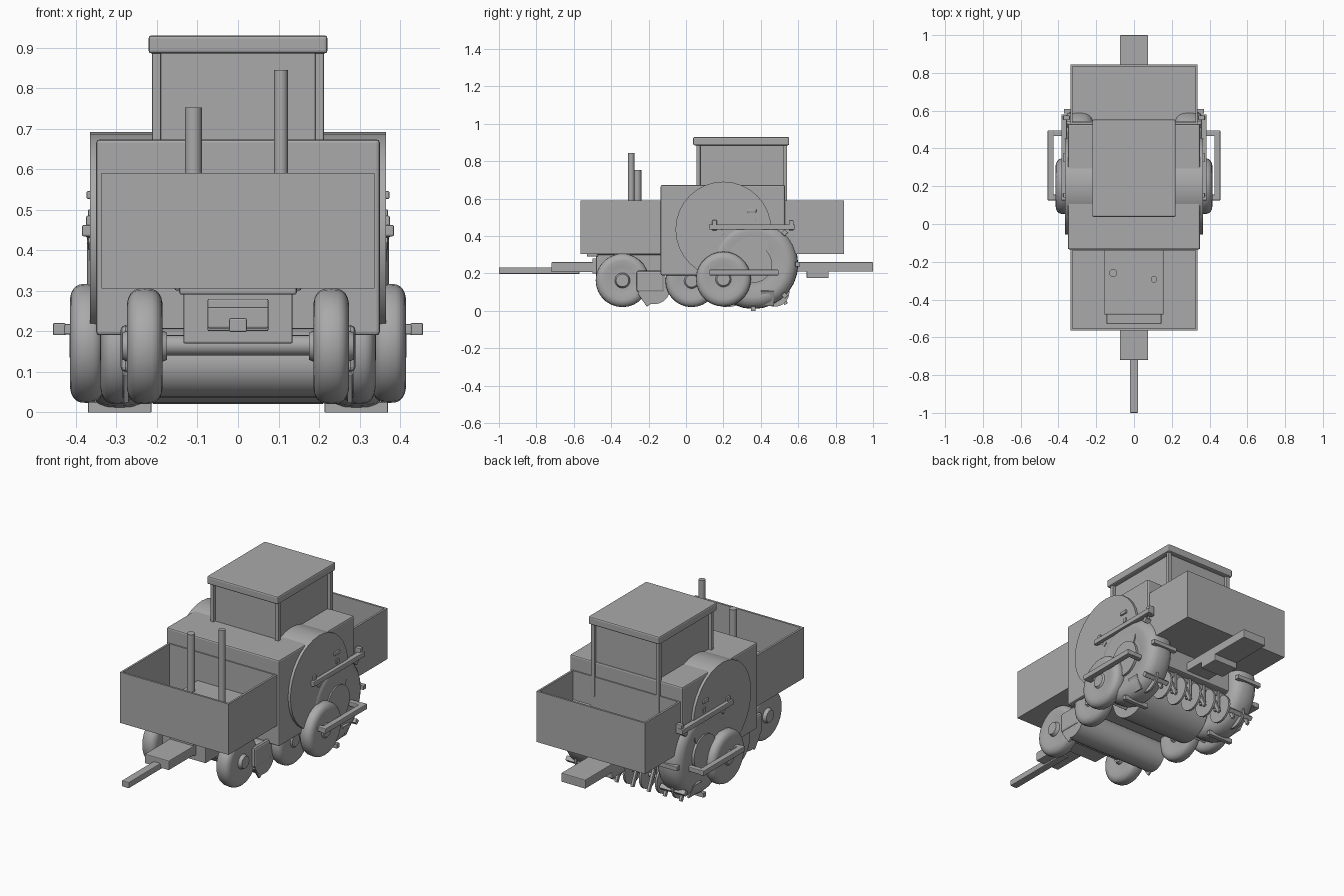
import bpy, bmesh, math
from mathutils import Matrix, Vector

old = bpy.data.objects.get("Cube")
if old:
    bpy.data.objects.remove(old, do_unlink=True)

GREY = (0.4, 0.4, 0.4, 1)
mat = bpy.data.materials.new("plain grey")
mat.use_nodes = True
mat.diffuse_color = GREY
mat.node_tree.nodes["Principled BSDF"].inputs["Base Color"].default_value = GREY


def finish(name, bm, smooth=False):
    bmesh.ops.recalc_face_normals(bm, faces=bm.faces)
    mesh = bpy.data.meshes.new(name)
    bm.to_mesh(mesh)
    bm.free()
    mesh.materials.append(mat)
    ob = bpy.data.objects.new(name, mesh)
    bpy.context.collection.objects.link(ob)
    if smooth:
        bpy.ops.object.select_all(action='DESELECT')
        ob.select_set(True)
        bpy.context.view_layer.objects.active = ob
        bpy.ops.object.shade_smooth_by_angle(angle=math.radians(40))
    return ob


def box(name, x, y, z, bevel=0.004, tilt=None):
    """Box from (min, max) ranges, with an optional tilt matrix about its centre."""
    bm = bmesh.new()
    bmesh.ops.create_cube(bm, size=1)
    bm.transform(Matrix.Diagonal((x[1] - x[0], y[1] - y[0], z[1] - z[0], 1)))
    if tilt:
        bm.transform(tilt)
    bm.transform(Matrix.Translation((sum(x) / 2, sum(y) / 2, sum(z) / 2)))
    ob = finish(name, bm)
    if bevel:
        mod = ob.modifiers.new("bevel", 'BEVEL')
        mod.width, mod.segments = bevel, 2
    return ob


def hopper(name, x, y, z, floor, wall=0.016):
    """Open-topped box: inset the top face and sink it to the floor."""
    bm = bmesh.new()
    bmesh.ops.create_cube(bm, size=1)
    bm.transform(Matrix.Diagonal((x[1] - x[0], y[1] - y[0], z[1] - z[0], 1)))
    bm.transform(Matrix.Translation((sum(x) / 2, sum(y) / 2, sum(z) / 2)))
    top = max(bm.faces, key=lambda f: f.calc_center_median().z)
    bmesh.ops.inset_region(bm, faces=[top], thickness=wall)
    inner = bmesh.ops.extrude_face_region(bm, geom=[top])
    verts = [v for v in inner["geom"] if isinstance(v, bmesh.types.BMVert)]
    bmesh.ops.delete(bm, geom=[top], context='FACES_ONLY')
    bmesh.ops.translate(bm, verts=verts, vec=(0, 0, floor - z[1]))
    return finish(name, bm)


def rod(name, centre, radius, length, axis='X', sides=24):
    bm = bmesh.new()
    bmesh.ops.create_cone(bm, cap_ends=True, segments=sides, radius1=radius,
                          radius2=radius, depth=length)
    if axis == 'X':
        bm.transform(Matrix.Rotation(math.pi / 2, 4, 'Y'))
    bm.transform(Matrix.Translation(centre))
    return finish(name, bm, True)


def wheel(name, x0, x1, y, z, radius, hub=0.01, sides=28):
    """Lathed tyre with rounded tread, recessed rim and a domed hub."""
    mid, w = (x0 + x1) / 2, (x1 - x0) / 2
    inner = radius * 0.52
    half = (radius - inner) / 2
    side = [(w - 0.01 + hub, 0), (w - 0.01 + hub, inner * 0.45), (w * 0.8, inner * 0.55),
            (w * 0.8, inner)]
    tread = []
    for i in range(1, 12):
        a = math.pi * i / 12
        tread.append((w * math.copysign(abs(math.cos(a)) ** 0.7, math.cos(a)),
                      inner + 2 * half * math.sin(a) ** 0.6))
    prof = side + tread + [(-px, r) for px, r in reversed(side)]
    bm = bmesh.new()
    vs = [bm.verts.new((mid + px, y, z + r)) for px, r in prof]
    edges = [bm.edges.new(p) for p in zip(vs, vs[1:])]
    bmesh.ops.spin(bm, geom=vs + edges, cent=(mid, y, z), axis=(1, 0, 0),
                   angle=math.tau, steps=sides, use_duplicate=False)
    bmesh.ops.remove_doubles(bm, verts=bm.verts, dist=0.0005)
    return finish(name, bm, True)


def pair(s, a, b):
    return (min(s * a, s * b), max(s * a, s * b))


# Body, rotor housing and hoppers
box("main_body", (-0.35, 0.35), (-0.135, 0.53), (0.19, 0.673), 0.008)
rod("rotor_housing", (0, 0.2, 0.435), 0.256, 0.73, sides=32)
hopper("front_hopper", (-0.337, 0.337), (-0.565, -0.13), (0.305, 0.59), 0.32)
hopper("rear_hopper", (-0.337, 0.337), (0.525, 0.845), (0.305, 0.59), 0.32)

# Engine cover and chimneys
box("engine_cover", (-0.157, 0.157), (-0.48, -0.13), (0.3, 0.43), 0.006)
box("engine_nose", (-0.145, 0.145), (-0.53, -0.47), (0.29, 0.4), 0.006)
box("engine_base", (-0.135, 0.135), (-0.48, -0.13), (0.17, 0.31))
box("grille", (-0.075, 0.075), (-0.5, -0.47), (0.2, 0.28))
rod("short_chimney", (-0.11, -0.26, 0.58), 0.021, 0.345, 'Z')
rod("tall_chimney", (0.106, -0.293, 0.63), 0.017, 0.43, 'Z')

# Cab
box("cab", (-0.192, 0.192), (0.07, 0.525), (0.66, 0.89), 0)
box("cab_roof", (-0.221, 0.221), (0.038, 0.552), (0.885, 0.93), 0.008)
for s in (-1, 1):
    box("cab_front_post", pair(s, 0.19, 0.212), (0.055, 0.077), (0.66, 0.89), 0.003)
    box("cab_rear_post", pair(s, 0.19, 0.212), (0.518, 0.54), (0.48, 0.89), 0.003)

# Hitches
box("front_hitch", (-0.075, 0.075), (-0.72, -0.47), (0.207, 0.26))
box("drawbar", (-0.022, 0.022), (-1, -0.57), (0.198, 0.232))
box("rear_hitch", (-0.075, 0.075), (0.5, 1), (0.21, 0.26))
box("rear_hitch_block", (-0.075, 0.075), (0.645, 0.762), (0.175, 0.226))

# Rollers and axles under the chassis
rod("front_roller", (0, -0.17, 0.122), 0.086, 0.57, sides=32)
rod("rear_roller", (0, 0.22, 0.165), 0.145, 0.42, sides=32)
rod("front_axle", (0, -0.34, 0.165), 0.025, 0.42)

for s in (-1, 1):
    # Wheels
    wheel("front_wheel", *pair(s, 0.185, 0.275), -0.34, 0.163, 0.143, 0.02)
    wheel("inner_wheel", *pair(s, 0.255, 0.34), 0.03, 0.16, 0.14)
    wheel("outer_wheel", *pair(s, 0.33, 0.416), 0.2, 0.17, 0.147)
    wheel("drive_wheel", *pair(s, 0.21, 0.375), 0.36, 0.25, 0.24, 0.0)
    rod("wheel_axle", (s * 0.3, 0.2, 0.17), 0.02, 0.22)
    rod("drive_hub", (s * 0.29, 0.36, 0.25), 0.1, 0.165)
    # Treads around the drive wheel
    for i in range(8):
        a = math.tau * i / 8
        c = Vector((s * 0.292, 0.36 + 0.237 * math.cos(a), 0.25 + 0.237 * math.sin(a)))
        if i == 6:
            c.z = 0.012
        d = Vector((0.078, 0.013, 0.02))
        box("tread", (c.x - d.x, c.x + d.x), (c.y - d.y, c.y + d.y), (c.z - d.z * 0.6,
            c.z + d.z * 0.6), 0.002, Matrix.Rotation(a, 4, 'X'))
    # Side step frame
    box("step_rail", pair(s, 0.425, 0.457), (0.125, 0.495), (0.19, 0.22))
    for y in (0.125, 0.465):
        box("step_arm", pair(s, 0.32, 0.43), (y, y + 0.03), (0.192, 0.218))
    # Side rail, latch and roller bracket
    box("side_rail", pair(s, 0.355, 0.385), (0.125, 0.58), (0.434, 0.462))
    for y in (0.14, 0.55):
        box("rail_mount", pair(s, 0.34, 0.375), (y, y + 0.025), (0.43, 0.485))
    box("side_latch", pair(s, 0.355, 0.374), (0.328, 0.376), (0.526, 0.546))
    box("roller_bracket", pair(s, 0.265, 0.29), (-0.265, -0.115), (0.1, 0.215), 0.012)
    # Scraper blades
    box("scraper_blade", pair(s, 0.27, 0.282), (-0.24, -0.17), (0.035, 0.12), 0.002,
        Matrix.Rotation(math.radians(35), 4, 'X'))
    box("outer_blade", pair(s, 0.35, 0.362), (0.4, 0.47), (0.025, 0.11), 0.002,
        Matrix.Rotation(math.radians(s * 22), 4, 'Y'))

# Rear tillage row: cross beam, hangers and thin cutting discs
box("tool_beam", (-0.3, 0.3), (0.46, 0.49), (0.165, 0.195))
rod("disc_shaft", (0, 0.475, 0.1), 0.01, 0.62)
for i in range(7):
    x = -0.3 + 0.1 * i
    rod("cutting_disc", (x, 0.475, 0.1), 0.078, 0.012, sides=20)
    box("disc_hanger", (x + 0.02, x + 0.034), (0.46, 0.5), (0.08, 0.2), 0.002)
    box("tine", (x - 0.05, x - 0.035), (0.5, 0.52), (0.03, 0.15), 0.002,
        Matrix.Rotation(math.radians(25), 4, 'X'))
